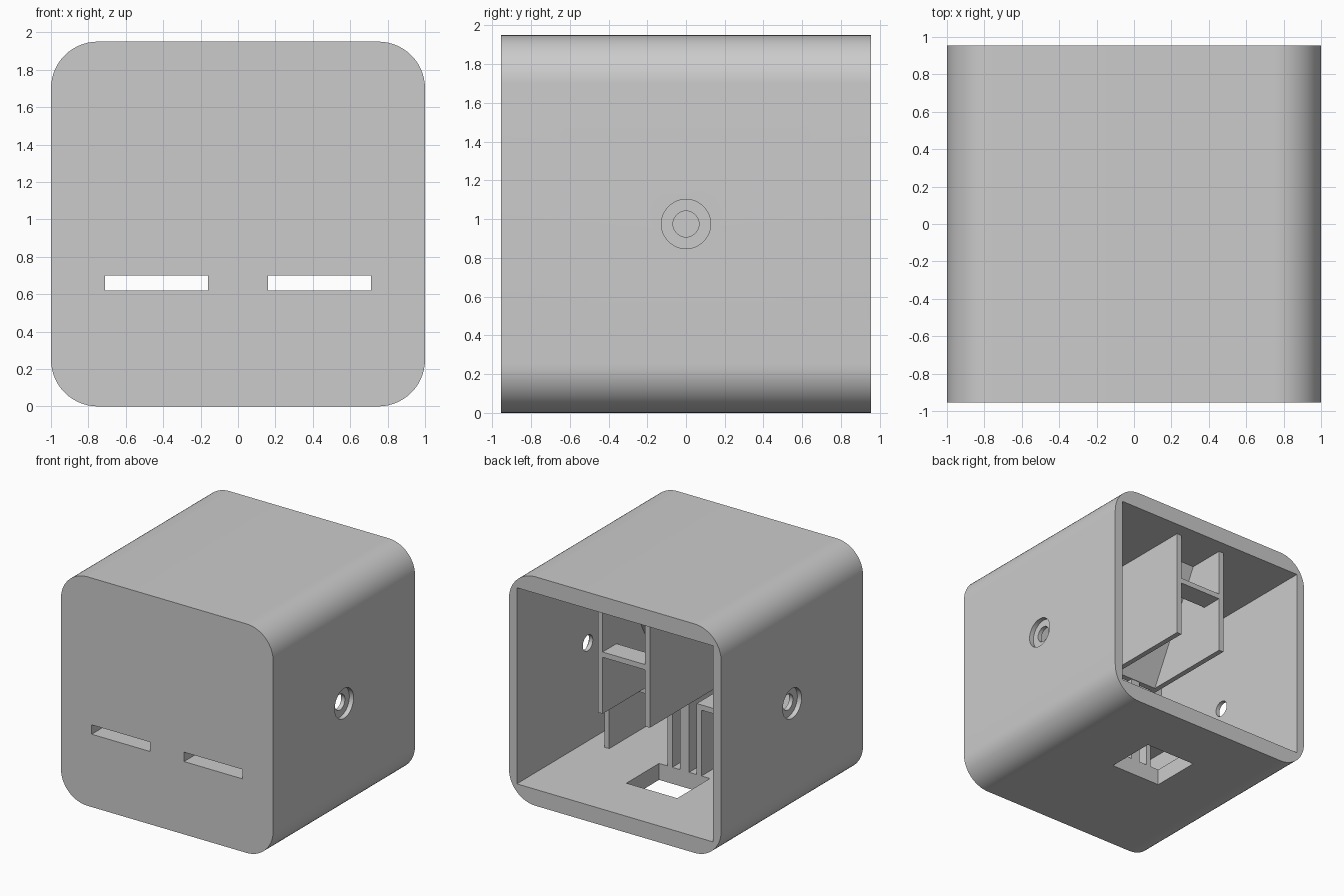
import bpy, bmesh, math
from mathutils import Matrix

W, D, H = 2.0, 1.91, 1.95          # outer size
SIDE, SLAB, FRONT = 0.075, 0.14, 0.2  # wall thicknesses
T = 0.045                          # thin inner panels
BACK, FACE = D / 2, -D / 2
INNER = FACE + FRONT               # inner side of the front wall
FLOOR, CEIL = SLAB, H - SLAB
OVER = 0.01                        # small overlap between joined parts

old = bpy.data.objects.get("Cube")
if old:
    bpy.data.objects.remove(old, do_unlink=True)

grey = bpy.data.materials.new("plain_grey")
grey.use_nodes = True
colour = (0.6, 0.6, 0.6, 1)
grey.diffuse_color = colour
grey.node_tree.nodes["Principled BSDF"].inputs["Base Color"].default_value = colour


def finish(name, bm):
    me = bpy.data.meshes.new(name)
    bmesh.ops.recalc_face_normals(bm, faces=bm.faces)
    bm.to_mesh(me)
    bm.free()
    me.materials.append(grey)
    ob = bpy.data.objects.new(name, me)
    bpy.context.collection.objects.link(ob)
    return ob


def box(name, xs, ys, zs, radius=0):
    """Box from ranges; radius rounds the four edges running along y."""
    bm = bmesh.new()
    bmesh.ops.create_cube(bm, size=1)
    for v in bm.verts:
        for i, (a, b) in enumerate((xs, ys, zs)):
            v.co[i] = b if v.co[i] > 0 else a
    if radius:
        edges = [e for e in bm.edges
                 if abs(e.verts[0].co.y - e.verts[1].co.y) > 0.1]
        bmesh.ops.bevel(bm, geom=edges, offset=radius, segments=14,
                        profile=0.5, affect='EDGES')
    return finish(name, bm)


def cylinder_x(name, radius, x0, x1):
    bm = bmesh.new()
    place = Matrix.Translation(((x0 + x1) / 2, 0, H / 2)) @ Matrix.Rotation(math.pi / 2, 4, 'Y')
    bmesh.ops.create_cone(bm, cap_ends=True, segments=48, radius1=radius,
                          radius2=radius, depth=abs(x1 - x0), matrix=place)
    return finish(name, bm)


def prism_x(name, profile, x0, x1):
    """Extrude a (y, z) outline along x."""
    bm = bmesh.new()
    face = bm.faces.new([bm.verts.new((x0, y, z)) for y, z in profile])
    new = bmesh.ops.extrude_face_region(bm, geom=[face])["geom"]
    verts = [g for g in new if isinstance(g, bmesh.types.BMVert)]
    bmesh.ops.translate(bm, verts=verts, vec=(x1 - x0, 0, 0))
    return finish(name, bm)


def cut(target, cutter):
    cutter.hide_render = True
    mod = target.modifiers.new("cut", 'BOOLEAN')
    mod.operation, mod.solver, mod.object = 'DIFFERENCE', 'EXACT', cutter
    bpy.context.view_layer.objects.active = target
    bpy.ops.object.modifier_apply(modifier=mod.name)
    bpy.data.objects.remove(cutter, do_unlink=True)


# Rounded housing, hollow and open at the back
shell = box("housing", (-W / 2, W / 2), (FACE, BACK), (0, H), 0.25)
inside = W / 2 - SIDE
cut(shell, box("cavity", (-inside, inside), (INNER, BACK + 0.1), (FLOOR, CEIL)))
cut(shell, box("floor_opening", (-0.24, 0.24), (0.02, 0.46), (-0.1, FLOOR + 0.1)))

# Front slots and stepped side holes
for s in (-1, 1):
    xs = sorted((s * 0.16, s * 0.71))
    cut(shell, box("slot", xs, (FACE - 0.1, INNER + 0.05), (0.62, 0.70)))
    cut(shell, cylinder_x("hole", 0.067, s * 0.85, s * 1.1))
    cut(shell, cylinder_x("recess", 0.127, s * 0.96, s * 1.1))

bpy.ops.object.select_all(action='DESELECT')
shell.select_set(True)
bpy.context.view_layer.objects.active = shell
bpy.ops.object.shade_smooth_by_angle(angle=math.radians(30))

# Slot guides on the floor and hanging panels, mirrored left and right
END = 0.02
for s, side in ((1, "left"), (-1, "right")):
    def span(a, b):
        return sorted((s * a, s * b))
    ys = (INNER - OVER, END)
    box(side + "_guide_inner", span(0.16 - T, 0.16), ys, (FLOOR - OVER, 0.70))
    box(side + "_guide_outer", span(0.71, 0.71 + T), ys, (FLOOR - OVER, 0.70))
    box(side + "_guide_lid", span(0.16 - T, 0.71 + T), ys, (0.70, 0.70 + T))
    box(side + "_hanging_panel", span(0.2, 0.2 + T), (INNER - OVER, 0.836),
        (0.885, CEIL + OVER))

# Middle support, cross shelf and sloping plate between the hanging panels
box("middle_support", (-0.043, 0.043), (INNER - OVER, END), (FLOOR - OVER, 0.885))
box("cross_shelf", (-0.2, 0.2), (0.65, 0.836), (1.366, 1.366 + T))
prism_x("sloping_plate", [(0.025, 0.885), (0.51, CEIL), (0.46, CEIL), (-0.025, 0.885)],
        -0.2, 0.2)
